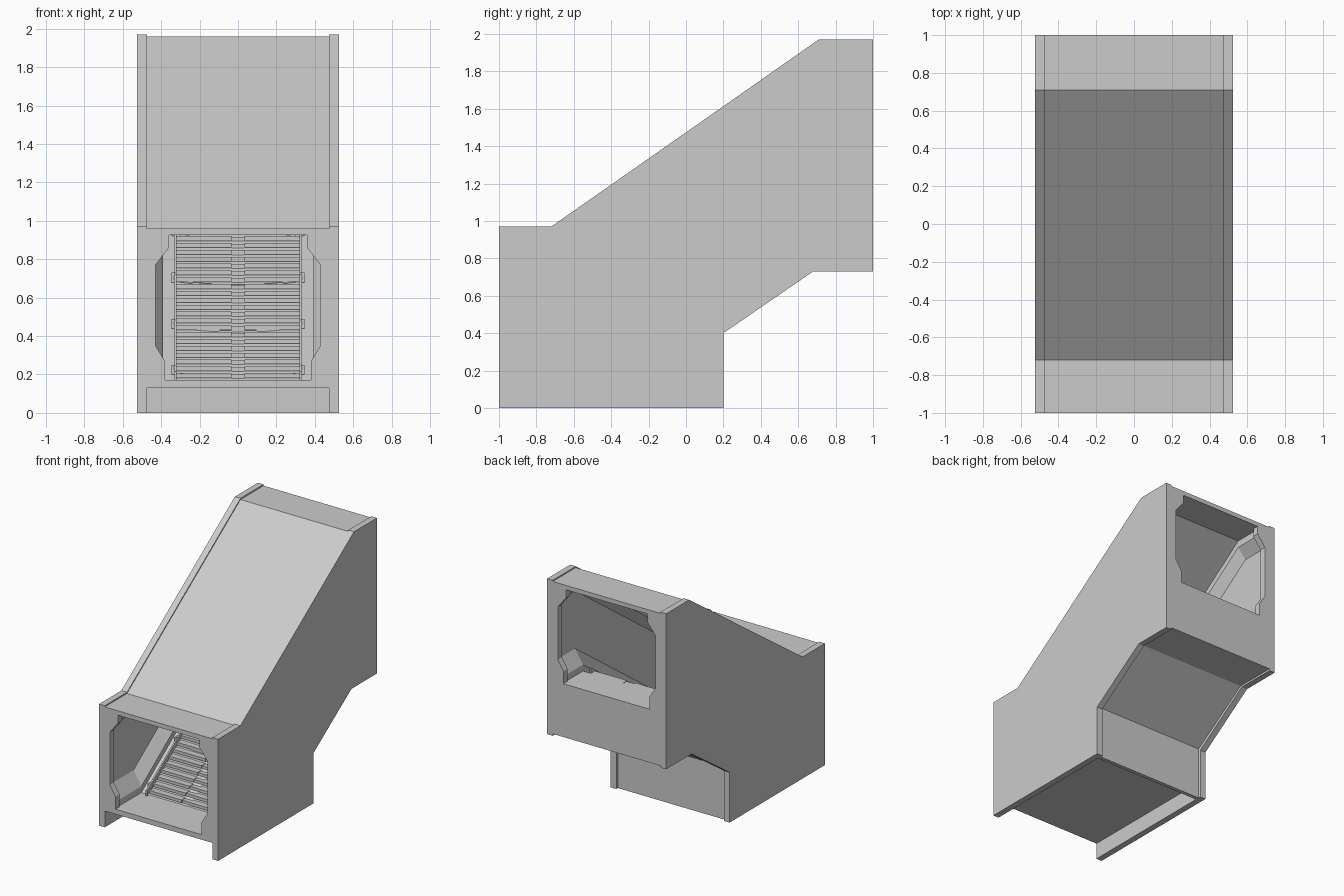
import bpy, bmesh

old = bpy.data.objects.get("Cube")
if old:
    bpy.data.objects.remove(old, do_unlink=True)

grey = bpy.data.materials.new("plain_grey")
grey.use_nodes = True
grey.diffuse_color = (0.6, 0.6, 0.6, 1)
grey.node_tree.nodes["Principled BSDF"].inputs["Base Color"].default_value = (0.6, 0.6, 0.6, 1)


def finish(name, bm):
    bmesh.ops.recalc_face_normals(bm, faces=bm.faces)
    mesh = bpy.data.meshes.new(name)
    bm.to_mesh(mesh)
    bm.free()
    mesh.materials.append(grey)
    ob = bpy.data.objects.new(name, mesh)
    bpy.context.collection.objects.link(ob)
    return ob


def loft(bm, rings):
    """Closed tube through matching rings of points, capped at both ends."""
    loops = [[bm.verts.new(p) for p in ring] for ring in rings]
    n = len(loops[0])
    for a, b in zip(loops, loops[1:]):
        for i in range(n):
            j = (i + 1) % n
            bm.faces.new((a[i], a[j], b[j], b[i]))
    bm.faces.new(loops[0])
    bm.faces.new(loops[-1])


def extrude_x(bm, profile, x0, x1):
    loft(bm, [[(x, y, z) for y, z in profile] for x in (x0, x1)])


def box(bm, x0, x1, y0, y1, z0, z1):
    extrude_x(bm, [(y0, z0), (y1, z0), (y1, z1), (y0, z1)], x0, x1)


# Side panels
side = [(-1, 0), (0.2, 0), (0.2, 0.4), (0.68, 0.73), (1, 0.73),
        (1, 1.97), (0.71, 1.97), (-0.72, 0.97), (-1, 0.97)]
for name, s in (("left_side_panel", 1), ("right_side_panel", -1)):
    bm = bmesh.new()
    extrude_x(bm, side, s * 0.475, s * 0.525)
    finish(name, bm)

# Passage body between the panels, slightly recessed
core = [(-1, 0.13), (0.15, 0.13), (0.15, 0), (0.18, 0), (0.18, 0.42),
        (0.665, 0.745), (1, 0.745), (1, 1.96), (0.71, 1.96), (-0.72, 0.96), (-1, 0.96)]
bm = bmesh.new()
extrude_x(bm, core, -0.475, 0.475)
body = finish("passage_body", bm)

# Hollow: a narrow rim at each mouth and a wider bent passage between
rim = [(0.38, 0.17), (0.38, 0.27), (0.43, 0.35), (0.43, 0.77), (0.36, 0.86), (0.36, 0.925)]
room = [(0.39, 0.17), (0.39, 0.22), (0.46, 0.33), (0.46, 0.79), (0.39, 0.87), (0.39, 0.925)]
FOOT, HEAD = -0.66, 0.74


def ring(half, y, lift):
    pts = half + [(-x, z) for x, z in reversed(half)]
    return [(x, y, z + lift) for x, z in pts]


bm = bmesh.new()
loft(bm, [ring(rim, -1.02, 0), ring(rim, -0.95, 0), ring(room, -0.949, 0),
          ring(room, FOOT, 0), ring(room, HEAD, 1),
          ring(room, 0.949, 1), ring(rim, 0.95, 1), ring(rim, 1.02, 1)])
cutter = finish("passage_cutter", bm)
cutter.hide_render = True
mod = body.modifiers.new("hollow", 'BOOLEAN')
mod.operation = 'DIFFERENCE'
mod.solver = 'EXACT'
mod.object = cutter
bpy.context.view_layer.objects.active = body
bpy.ops.object.modifier_apply(modifier=mod.name)
bpy.data.objects.remove(cutter, do_unlink=True)

# Stair slats in two halves with a centre strip
STEPS = 28
run, rise = (HEAD - FOOT) / STEPS, 1 / STEPS
bm = bmesh.new()
for i in range(STEPS):
    y, z = FOOT + i * run, 0.17 + i * rise
    for s in (-1, 1):
        box(bm, s * 0.035, s * 0.32, y, y + run, z + 0.012, z + rise)
    box(bm, -0.035, 0.035, y + 0.008, y + run, z + 0.01, z + rise - 0.004)
finish("stair_slats", bm)

# Sloping stringers beside the stairs
bm = bmesh.new()
slope = [(FOOT - 0.03, 0.17), (HEAD, 1.17), (HEAD, 1.215), (FOOT - 0.03, 0.215)]
for s in (-1, 1):
    extrude_x(bm, slope, s * 0.32, s * 0.332)
finish("stair_stringers", bm)

# Bowed nosings and side brackets at the start of each flight
nosings, brackets = bmesh.new(), bmesh.new()
for k in range(4):
    z = 0.2 + 0.24 * k
    y = FOOT + (z - 0.17) * (HEAD - FOOT)
    xs = [-0.3 + 0.06 * i for i in range(11)]
    arc = [(x, z - 0.02 * (1 - (x / 0.3) ** 2)) for x in xs]
    outline = arc + [(x, h + 0.008) for x, h in reversed(arc)]
    loft(nosings, [[(x, yy, h) for x, h in outline] for yy in (y - 0.025, y + 0.02)])
    for s in (-1, 1):
        box(brackets, s * 0.328, s * 0.345, y - 0.03, y + 0.03, z, z + 0.05)
finish("flight_nosings", nosings)
finish("stair_brackets", brackets)
